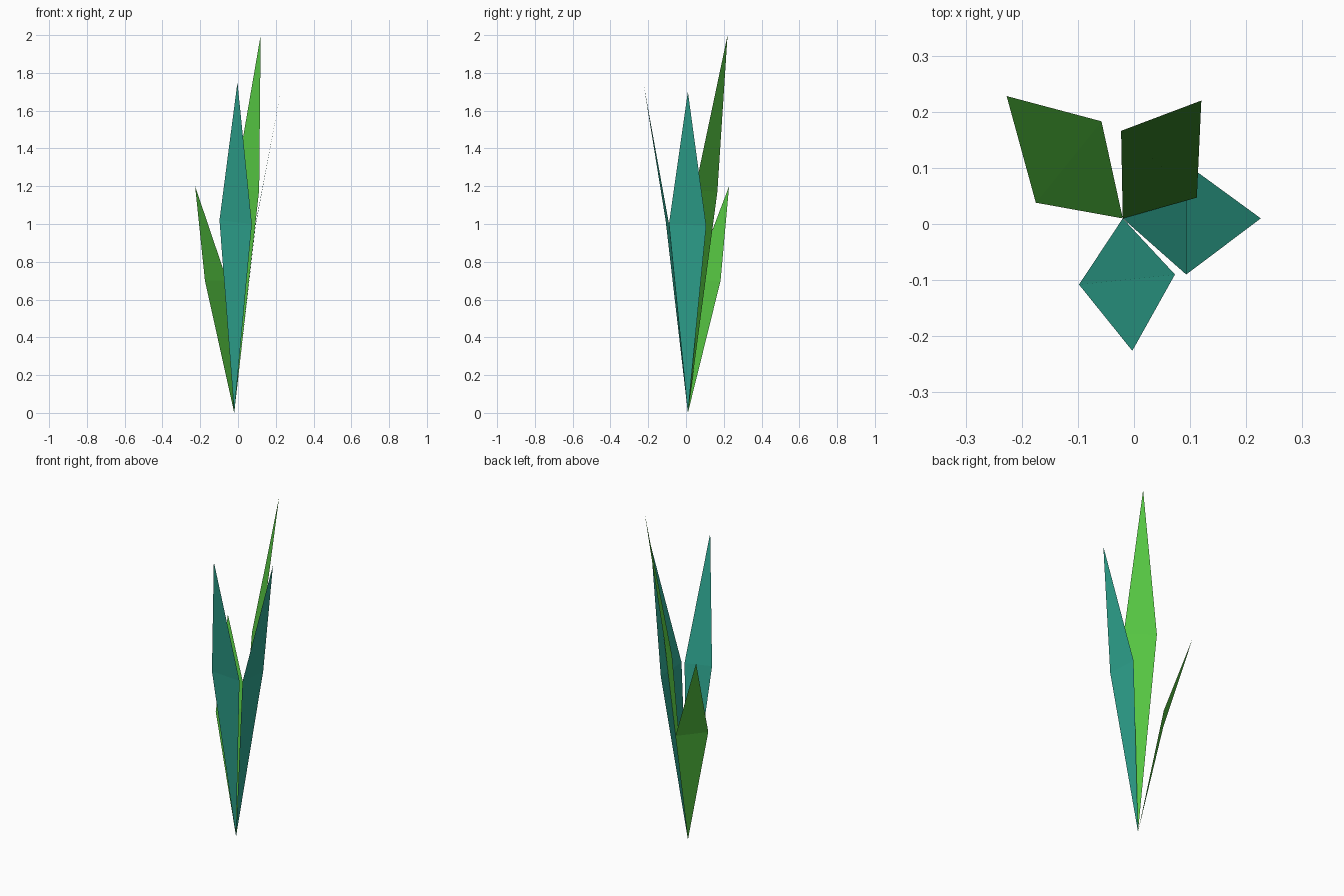
import bpy
from mathutils import Vector

if "Cube" in bpy.data.objects:
    bpy.data.objects.remove(bpy.data.objects["Cube"])

def material(name, rgb):
    m = bpy.data.materials.new(name)
    m.diffuse_color = (*rgb, 1)
    m.use_nodes = True
    m.node_tree.nodes["Principled BSDF"].inputs["Base Color"].default_value = m.diffuse_color
    return m

teal = material("teal", (0.028, 0.38, 0.28))
green = material("leaf_green", (0.092, 0.56, 0.054))

ROOT = Vector((-0.02, 0.01, 0.0))  # all blades grow from one point

def blade(name, side_a, side_b, tip, mat):
    """Kite-shaped leaf, bent across its widest line, with a midrib."""
    a, b, t = Vector(side_a), Vector(side_b), Vector(tip)
    verts = [ROOT, a, t, b, (a + b) / 2]
    faces = [(4, i, (i + 1) % 4) for i in range(4)]
    mesh = bpy.data.meshes.new(name)
    mesh.from_pydata(verts, [], faces)
    mesh.materials.append(mat)
    obj = bpy.data.objects.new(name, mesh)
    bpy.context.collection.objects.link(obj)

# Teal blades
blade("front_blade", (0.073, -0.09, 1.0), (-0.098, -0.108, 1.02), (-0.003, -0.226, 1.75), teal)
blade("right_blade", (0.093, 0.107, 0.99), (0.093, -0.09, 1.0), (0.226, 0.01, 1.70), teal)
# Green blades
blade("tall_back_blade", (-0.023, 0.166, 1.17), (0.112, 0.047, 1.18), (0.12, 0.22, 2.0), green)
blade("short_left_blade", (-0.175, 0.038, 0.70), (-0.058, 0.183, 0.70), (-0.227, 0.228, 1.20), green)
